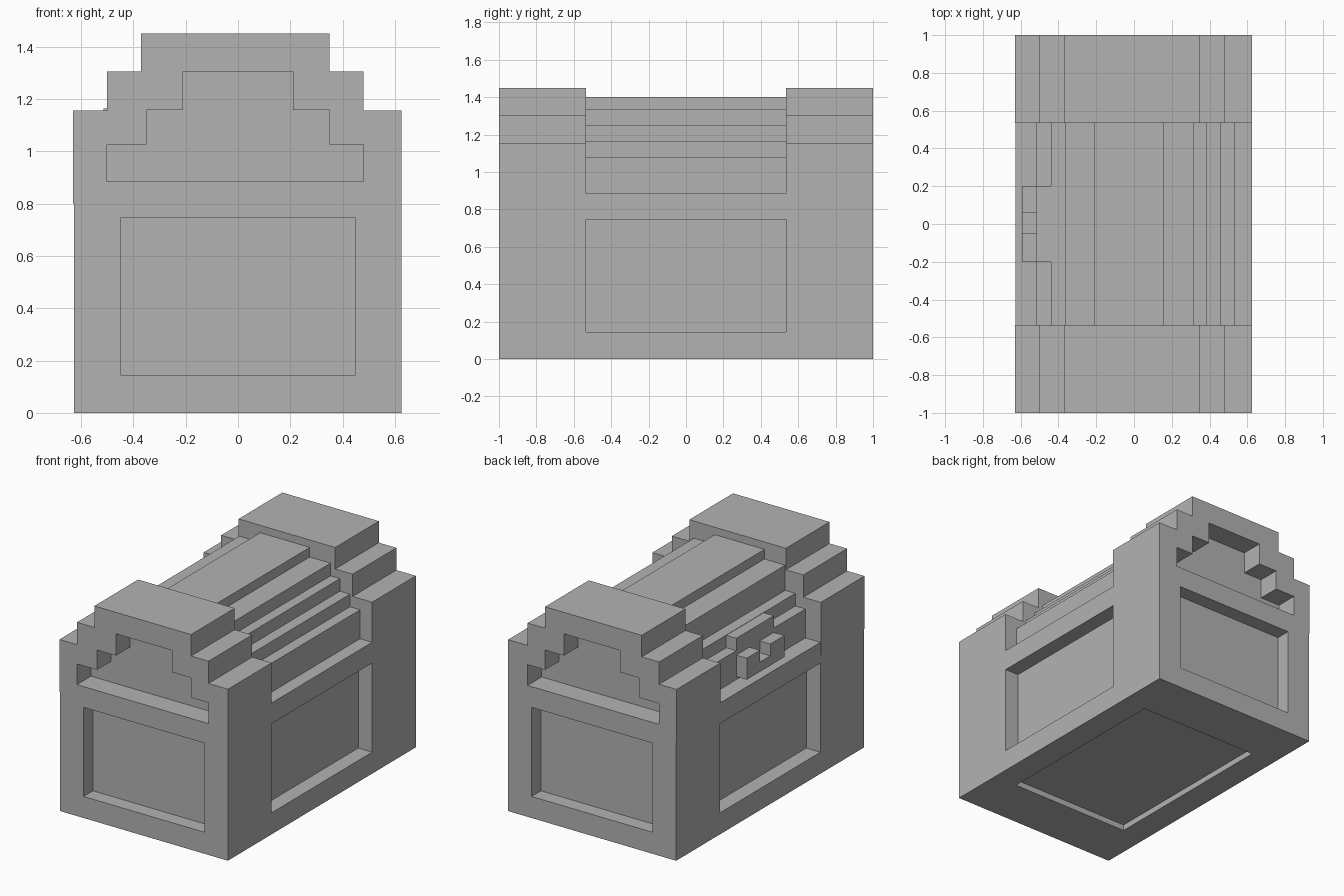
import bpy, bmesh

if "Cube" in bpy.data.objects:
    bpy.data.objects.remove(bpy.data.objects["Cube"])

grey = bpy.data.materials.new("grey")
grey.diffuse_color = (0.45, 0.45, 0.45, 1)
grey.use_nodes = True
grey.node_tree.nodes["Principled BSDF"].inputs["Base Color"].default_value = grey.diffuse_color


def prism(name, profile, y0, y1):
    """Extrude an (x, z) outline from y0 to y1."""
    bm = bmesh.new()
    face = bm.faces.new([bm.verts.new((x, y0, z)) for x, z in profile])
    ext = bmesh.ops.extrude_face_region(bm, geom=[face])["geom"]
    verts = [v for v in ext if isinstance(v, bmesh.types.BMVert)]
    bmesh.ops.translate(bm, verts=verts, vec=(0, y1 - y0, 0))
    bmesh.ops.recalc_face_normals(bm, faces=bm.faces)
    mesh = bpy.data.meshes.new(name)
    bm.to_mesh(mesh)
    bm.free()
    mesh.materials.append(grey)
    ob = bpy.data.objects.new(name, mesh)
    bpy.context.collection.objects.link(ob)
    return ob


def box(name, x0, x1, y0, y1, z0, z1):
    return prism(name, [(x0, z0), (x1, z0), (x1, z1), (x0, z1)], y0, y1)


def cut(target, cutter):
    mod = target.modifiers.new("cut", "BOOLEAN")
    mod.operation = "DIFFERENCE"
    mod.solver = "EXACT"
    mod.object = cutter
    bpy.context.view_layer.objects.active = target
    bpy.ops.object.modifier_apply(modifier=mod.name)
    bpy.data.objects.remove(cutter)


def stairs(steps, z0):
    """Closed outline of stacked slabs given as (left, right, top), lowest first."""
    right, left, z = [], [], z0
    for x0, x1, top in steps:
        right += [(x1, z), (x1, top)]
        left += [(x0, z), (x0, top)]
        z = top
    pts = right + left[::-1]
    return [p for i, p in enumerate(pts) if p != pts[i - 1]]


# Body with sunken panels on the four sides and underneath
body = box("chest_body", -0.627, 0.625, -1, 1, 0, 0.8)
for s in (-1, 1):
    ya, yb = sorted((s * 0.9, s * 1.1))
    cut(body, box("cutter", -0.45, 0.45, ya, yb, 0.145, 0.745))
    xa, xb = sorted((s * 0.522, s * 0.8))
    cut(body, box("cutter", xa, xb, -0.535, 0.535, 0.145, 0.745))
cut(body, box("cutter", -0.45, 0.45, -0.64, 0.64, -0.1, 0.04))

# Raised stepped lid ends, each with a stepped hollow in its outer face
end_steps = [(-0.63, 0.625, 1.155), (-0.5, 0.48, 1.305), (-0.37, 0.35, 1.45)]
hollow_steps = [(-0.5, 0.48, 1.025), (-0.35, 0.35, 1.158), (-0.21, 0.21, 1.305)]
for s, side in ((-1, "front"), (1, "back")):
    ya, yb = sorted((s * 0.535, s))
    end = prism("lid_end_" + side, stairs(end_steps, 0.8), ya, yb)
    ya, yb = sorted((s * 0.85, s * 1.1))
    cut(end, prism("cutter", stairs(hollow_steps, 0.885), ya, yb))

# Lower lid middle made of narrow steps
lid_steps = [(-0.627, 0.625, 0.885), (-0.515, 0.535, 1.08), (-0.44, 0.46, 1.165),
             (-0.365, 0.385, 1.25), (-0.365, 0.315, 1.335), (-0.21, 0.16, 1.4)]
prism("lid_middle", stairs(lid_steps, 0.8), -0.535, 0.535)

# Latch: back plate, two legs and the low bar joining them
box("latch_plate", -0.515, -0.44, -0.2, 0.2, 1.0, 1.163)
box("latch_leg_front", -0.593, -0.515, -0.2, -0.05, 0.905, 1.05)
box("latch_leg_back", -0.593, -0.515, 0.06, 0.2, 0.905, 1.05)
box("latch_bar", -0.593, -0.515, -0.05, 0.06, 0.905, 0.97)
